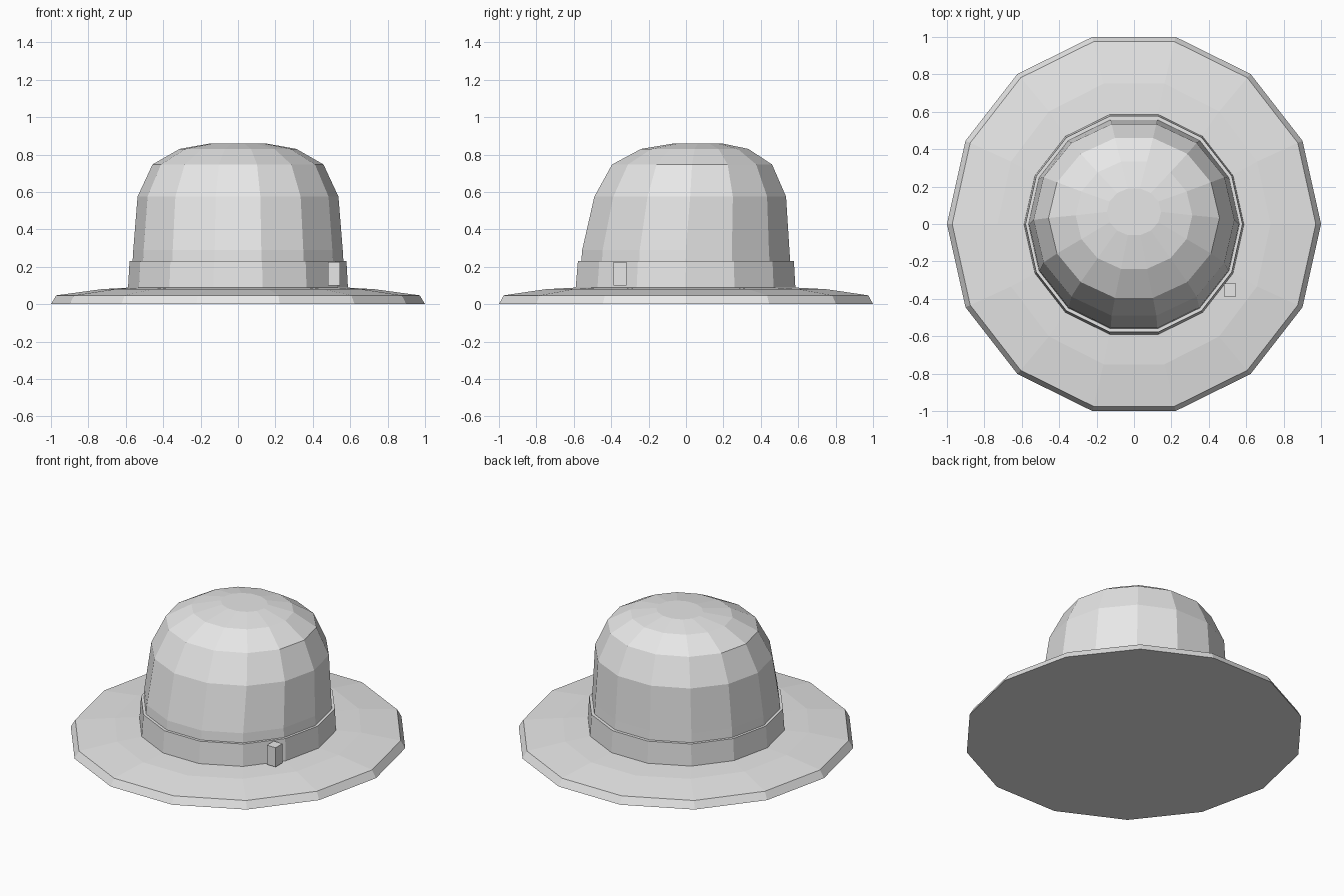
import bpy, bmesh, math

if "Cube" in bpy.data.objects:
    bpy.data.objects.remove(bpy.data.objects["Cube"])

SIDES = 14
felt = bpy.data.materials.new("light grey felt")
felt.diffuse_color = (0.8, 0.8, 0.8, 1)
felt.use_nodes = True
felt.node_tree.nodes["Principled BSDF"].inputs["Base Color"].default_value = felt.diffuse_color


def lathe(name, rings, cap_bottom=True, cap_top=True, loop=False):
    """Flat-faced tube through rings of (z, x radius, y front, y back)."""
    bm = bmesh.new()
    peak = math.sin(2 * math.pi * 3 / SIDES) + 0.0  # 14-gon has no vertex at 90 degrees
    rows = []
    for z, rx, y0, y1 in rings:
        cy, ry = (y0 + y1) / 2, (y1 - y0) / 2 / peak
        rows.append([bm.verts.new((rx * math.cos(2 * math.pi * i / SIDES),
                                   cy + ry * math.sin(2 * math.pi * i / SIDES), z))
                     for i in range(SIDES)])
    pairs = list(zip(rows, rows[1:])) + ([(rows[-1], rows[0])] if loop else [])
    for a, b in pairs:
        for i in range(SIDES):
            j = (i + 1) % SIDES
            bm.faces.new((a[i], a[j], b[j], b[i]))
    if cap_bottom and not loop:
        bm.faces.new(rows[0][::-1])
    if cap_top and not loop:
        bm.faces.new(rows[-1])
    return finish(name, bm)


def finish(name, bm):
    bmesh.ops.recalc_face_normals(bm, faces=bm.faces)
    mesh = bpy.data.meshes.new(name)
    bm.to_mesh(mesh)
    bm.free()
    mesh.materials.append(felt)
    ob = bpy.data.objects.new(name, mesh)
    bpy.context.collection.objects.link(ob)
    return ob


# Wide brim, closed underneath
lathe("brim", [(0, 1, -1, 1), (0.047, 0.972, -0.975, 0.975),
               (0.08, 0.73, -0.75, 0.75), (0.09, 0.56, -0.56, 0.56)])

# Crown, leaning back slightly at the front
lathe("crown", [(0.085, 0.572, -0.572, 0.567), (0.29, 0.56, -0.555, 0.553),
                (0.575, 0.537, -0.49, 0.535), (0.747, 0.457, -0.395, 0.46),
                (0.83, 0.312, -0.24, 0.333), (0.86, 0.145, -0.06, 0.19)])

# Band around the foot of the crown
lathe("hat_band", [(0.085, 0.588, -0.59, 0.585), (0.23, 0.58, -0.578, 0.577),
                   (0.23, 0.555, -0.553, 0.55), (0.085, 0.56, -0.56, 0.555)], loop=True)

# Small block on the front right of the band
bm = bmesh.new()
bmesh.ops.create_cube(bm, size=1)
for v in bm.verts:
    v.co = (0.513 + v.co.x * 0.064, -0.353 + v.co.y * 0.071, 0.163 + v.co.z * 0.126)
finish("band_clip", bm)
